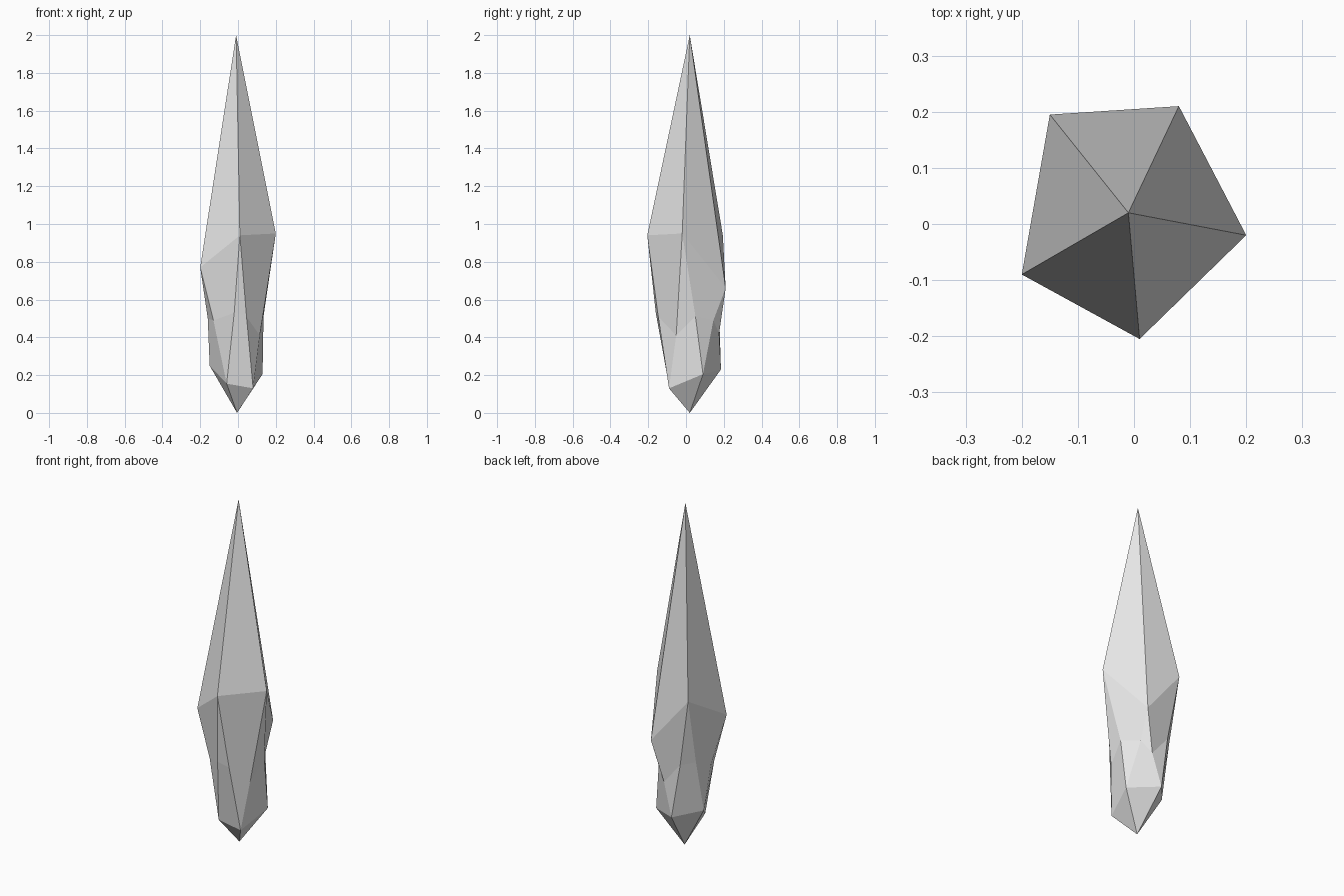
import bpy
import bmesh

cube = bpy.data.objects.get("Cube")
if cube:
    bpy.data.objects.remove(cube, do_unlink=True)

# Material
grey = bpy.data.materials.new("pale_grey")
grey.use_nodes = True
colour = (0.8, 0.8, 0.8, 1.0)
grey.diffuse_color = colour
grey.node_tree.nodes["Principled BSDF"].inputs["Base Color"].default_value = colour

# Crystal rings, anticlockwise from the front
tip = (-0.01, 0.02, 2.0)
point = (-0.005, 0.02, 0.0)
shoulder = [(0.01, -0.205, 0.94), (0.2, -0.02, 0.95), (0.08, 0.21, 0.66),
            (-0.15, 0.195, 0.94), (-0.2, -0.09, 0.77)]
waist = [(-0.02, -0.16, 0.53), (0.045, -0.147, 0.51), (0.115, -0.052, 0.41),
         (0.135, 0.05, 0.51), (0.075, 0.145, 0.49), (0.02, 0.175, 0.42),
         (-0.085, 0.175, 0.545), (-0.145, 0.115, 0.555), (-0.16, 0.0, 0.5),
         (-0.13, -0.076, 0.49)]
base = [(0.08, -0.09, 0.13), (0.13, 0.09, 0.205), (-0.035, 0.185, 0.23),
        (-0.15, 0.05, 0.25), (-0.06, -0.092, 0.155)]

bm = bmesh.new()
top, bottom = bm.verts.new(tip), bm.verts.new(point)
upper, middle, lower = [[bm.verts.new(p) for p in ring] for ring in (shoulder, waist, base)]

# Facets: each corner fans to two waist points, with a panel between corners
sides = len(upper)
for i in range(sides):
    j = (i + 1) % sides
    a, b = middle[2 * i], middle[2 * i + 1]
    c, d = middle[2 * j], middle[2 * j + 1]
    bm.faces.new((top, upper[i], upper[j]))
    bm.faces.new((upper[i], a, b))
    bm.faces.new((upper[i], b, c, upper[j]))
    bm.faces.new((lower[i], c, b))
    bm.faces.new((lower[i], lower[j], d, c))
    bm.faces.new((bottom, lower[j], lower[i]))
bmesh.ops.recalc_face_normals(bm, faces=bm.faces)

mesh = bpy.data.meshes.new("crystal_shard")
bm.to_mesh(mesh)
bm.free()
mesh.materials.append(grey)
shard = bpy.data.objects.new("crystal_shard", mesh)
bpy.context.collection.objects.link(shard)
